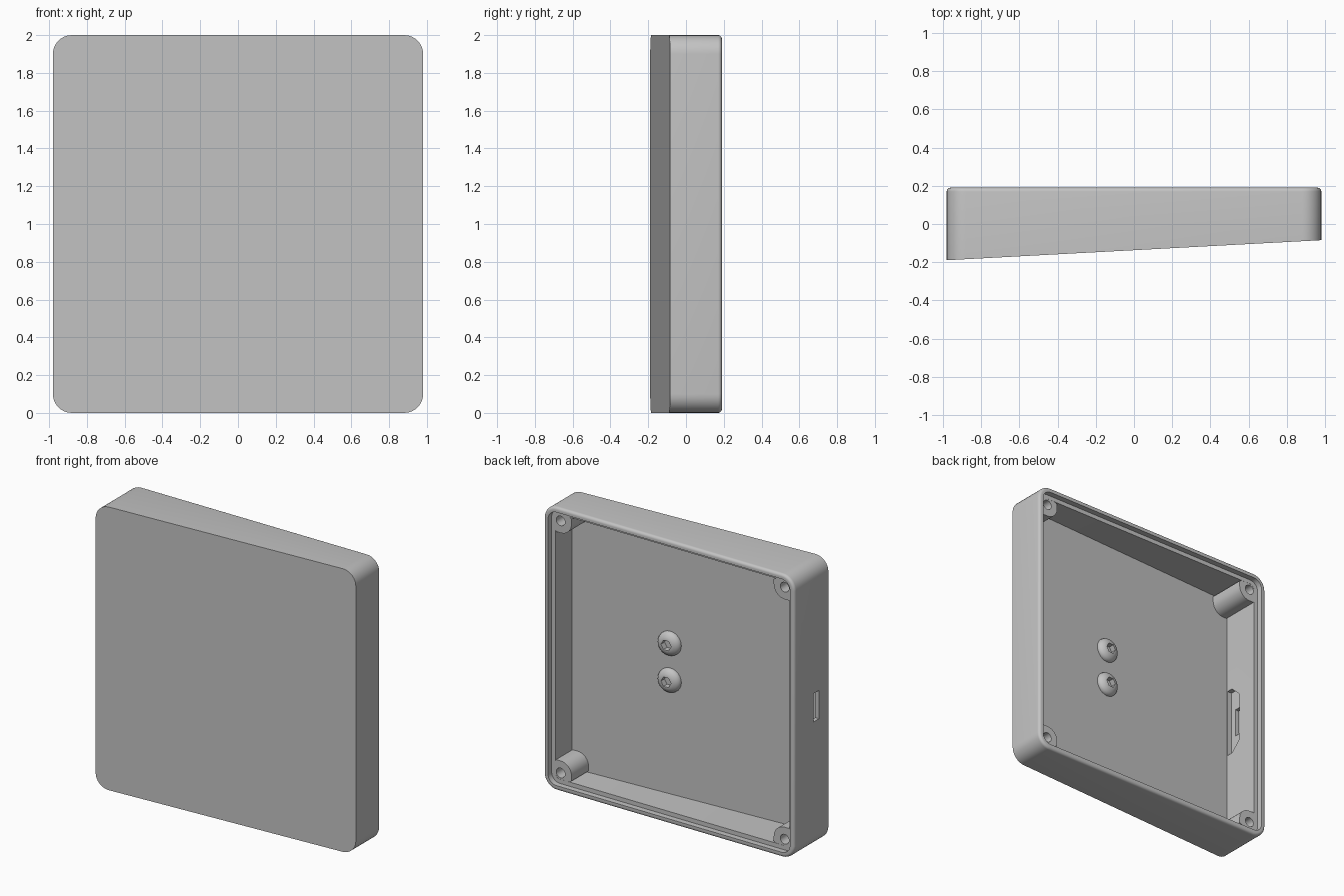
import bpy, bmesh
from math import pi, sin, cos, radians

cube = bpy.data.objects.get("Cube")
if cube:
    bpy.data.objects.remove(cube, do_unlink=True)

grey = bpy.data.materials.new("plain grey")
grey.use_nodes = True
colour = (0.55, 0.55, 0.55, 1)
grey.diffuse_color = colour
grey.node_tree.nodes["Principled BSDF"].inputs["Base Color"].default_value = colour

HALF_W, HALF_H, CORNER = 0.98, 1.0, 0.10
BACK, LEDGE, FLOOR_T = 0.19, 0.15, 0.055


def front_y(x):
    """Sloping front plane."""
    return -0.137 + 0.0535 * x


def floor_y(x):
    return front_y(x) + FLOOR_T


def loft(name, rings):
    """Skin a stack of equal rings and cap both ends."""
    bm = bmesh.new()
    loops = [[bm.verts.new(p) for p in ring] for ring in rings]
    n = len(loops[0])
    for a, b in zip(loops, loops[1:]):
        for i in range(n):
            j = (i + 1) % n
            bm.faces.new((a[i], a[j], b[j], b[i]))
    bm.faces.new(loops[0])
    bm.faces.new(loops[-1])
    bmesh.ops.recalc_face_normals(bm, faces=bm.faces)
    mesh = bpy.data.meshes.new(name)
    bm.to_mesh(mesh)
    bm.free()
    mesh.materials.append(grey)
    obj = bpy.data.objects.new(name, mesh)
    bpy.context.collection.objects.link(obj)
    return obj


def select(obj):
    bpy.ops.object.select_all(action='DESELECT')
    obj.select_set(True)
    bpy.context.view_layer.objects.active = obj


def smooth(obj):
    select(obj)
    bpy.ops.object.shade_smooth_by_angle(angle=radians(30))


def rect_ring(inset, y_of):
    """Rounded rectangle, inset from the outer wall."""
    r = CORNER - inset
    cx, cz = HALF_W - CORNER, HALF_H - CORNER
    pts = []
    for k, (sx, sz) in enumerate([(1, 1), (-1, 1), (-1, -1), (1, -1)]):
        for i in range(9):
            t = (k + i / 8) * pi / 2
            x = sx * cx + r * cos(t)
            pts.append((x, y_of(x), HALF_H + sz * cz + r * sin(t)))
    return pts


def level(y):
    return lambda x: y


# Case: sloped front, filleted back rim, stepped ledge, open cavity
F = 0.02
rings = [rect_ring(0, front_y)]
for i in range(6):
    t = i / 5 * pi / 2
    rings.append(rect_ring(F * (1 - cos(t)), level(BACK - F + F * sin(t))))
rings += [rect_ring(0.035, level(BACK)), rect_ring(0.035, level(LEDGE)),
          rect_ring(0.065, level(LEDGE)), rect_ring(0.065, floor_y)]
case = loft("case", rings)


def cut(target, name, outline, x0, x1):
    """Cut a prism, outlined in y and z, along x."""
    tool = loft(name, [[(x, y, HALF_H + z) for y, z in outline] for x in (x0, x1)])
    tool.hide_render = True
    mod = target.modifiers.new(name, 'BOOLEAN')
    mod.operation, mod.solver, mod.object = 'DIFFERENCE', 'EXACT', tool
    select(target)
    bpy.ops.object.modifier_apply(modifier=mod.name)
    bpy.data.objects.remove(tool, do_unlink=True)


# Port: chamfered pocket on the inside of the wall, slot through it
pocket = [(-0.125, -0.245), (-0.08, -0.245), (0.0, -0.17),
          (0.0, 0.17), (-0.08, 0.245), (-0.125, 0.245)]
slot = [(-0.085, -0.1), (-0.025, -0.1), (-0.025, 0.1), (-0.085, 0.1)]
cut(case, "port_pocket", pocket, -0.95, -0.85)
cut(case, "port_slot", slot, -1.1, -0.85)
smooth(case)

# Corner bosses: rounded towards the cavity, square into the wall, blind hole
BOSS_X, BOSS_Z, BOSS_R, BOSS_E, HOLE_R = 0.875, 0.89, 0.085, 0.045, 0.034


def boss_radius(t):
    c, s = cos(t), sin(t)
    if c <= 0 and s <= 0:
        return BOSS_R
    return min((BOSS_E if v > 0 else BOSS_R) / abs(v) for v in (c, s) if abs(v) > 1e-6)


def boss_ring(sx, sz, radius, y_of):
    pts = []
    for i in range(32):
        t = i * pi / 16
        x = sx * (BOSS_X + radius(t) * cos(t))
        pts.append((x, y_of(x), HALF_H + sz * (BOSS_Z + radius(t) * sin(t))))
    return pts


for side, sx in (("left", 1), ("right", -1)):
    for end, sz in (("upper", 1), ("lower", -1)):
        top = level(LEDGE - 0.001)
        hole = lambda t: HOLE_R
        smooth(loft(f"{end}_{side}_boss", [
            boss_ring(sx, sz, boss_radius, lambda x: floor_y(x) - 0.01),
            boss_ring(sx, sz, boss_radius, top),
            boss_ring(sx, sz, hole, top),
            boss_ring(sx, sz, hole, level(0.0))]))

# Domed screw heads with hexagonal sockets
SCREW_X = 0.175


def screw_ring(z, r, h, hexagon=False):
    pts = []
    for i in range(24):
        t = i * pi / 12
        q = r * cos(pi / 6) / cos(t % (pi / 3) - pi / 6) if hexagon else r
        x = SCREW_X + q * cos(t)
        pts.append((x, floor_y(x) + h, z + q * sin(t)))
    return pts


for name, z in (("upper_screw", 1.13), ("lower_screw", 0.87)):
    rings = [screw_ring(z, 0.085, -0.01), screw_ring(z, 0.085, 0.004)]
    for i in range(1, 6):
        t = i / 5 * radians(62)
        rings.append(screw_ring(z, 0.085 * cos(t), 0.004 + 0.048 * sin(t)))
    rings += [screw_ring(z, 0.038, 0.046, True), screw_ring(z, 0.038, 0.006, True)]
    smooth(loft(name, rings))
